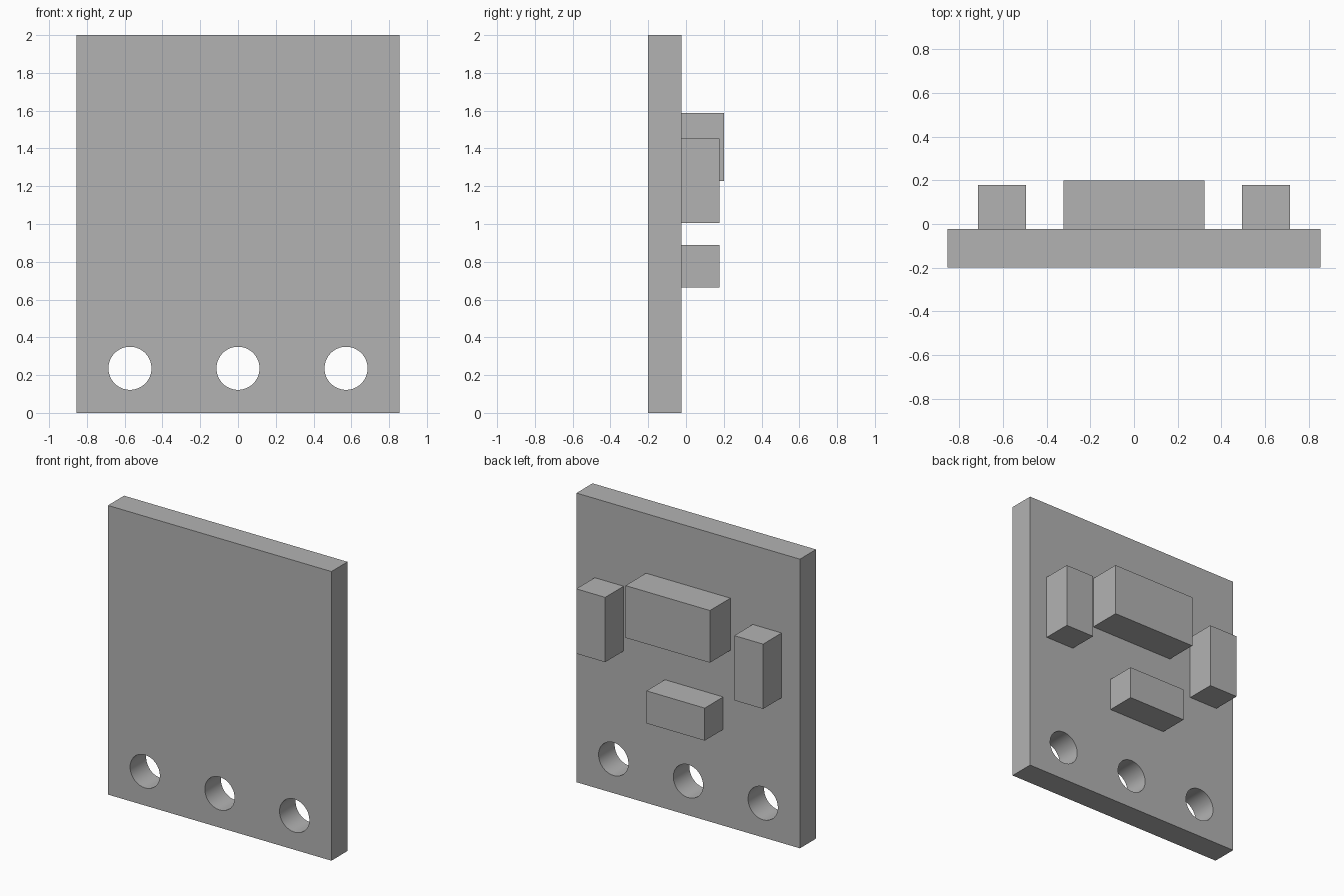
import bpy
from math import radians

default = bpy.data.objects.get("Cube")
if default:
    bpy.data.objects.remove(default, do_unlink=True)

# Single grey material
grey = bpy.data.materials.new("plain_grey")
grey.use_nodes = True
colour = (0.45, 0.45, 0.45, 1)
grey.diffuse_color = colour
grey.node_tree.nodes["Principled BSDF"].inputs["Base Color"].default_value = colour

BACK = -0.024    # rear surface of the plate
OVERLAP = 0.01   # how far the blocks sink into the plate


def box(name, x, y, z):
    """Box spanning the given (low, high) ranges."""
    bpy.ops.mesh.primitive_cube_add(size=1, location=[sum(r) / 2 for r in (x, y, z)])
    obj = bpy.context.object
    obj.name = name
    obj.scale = [r[1] - r[0] for r in (x, y, z)]
    bpy.ops.object.transform_apply(location=False, rotation=False, scale=True)
    obj.data.materials.append(grey)
    return obj


# Plate with three round holes along the bottom
plate = box("back_plate", (-0.855, 0.855), (-0.2, BACK), (0, 2))
for x in (-0.572, 0, 0.572):
    bpy.ops.mesh.primitive_cylinder_add(vertices=64, radius=0.114, depth=1,
                                        location=(x, -0.1, 0.236),
                                        rotation=(radians(90), 0, 0))
    cutter = bpy.context.object
    cutter.name = "hole_cutter"
    cutter.hide_render = True
    cutter.data.materials.append(grey)
    bpy.context.view_layer.objects.active = plate
    mod = plate.modifiers.new("hole", "BOOLEAN")
    mod.operation = "DIFFERENCE"
    mod.solver = "EXACT"
    mod.object = cutter
    bpy.ops.object.modifier_apply(modifier=mod.name)
    bpy.data.objects.remove(cutter, do_unlink=True)

bpy.ops.object.select_all(action="DESELECT")
plate.select_set(True)
bpy.context.view_layer.objects.active = plate
bpy.ops.object.shade_smooth_by_angle(angle=radians(30))

# Blocks standing on the rear of the plate
root = BACK - OVERLAP
box("upper_block", (-0.323, 0.323), (root, 0.2), (1.227, 1.588))
box("lower_block", (-0.268, 0.178), (root, 0.178), (0.665, 0.89))
for name, side in (("left_block", 1), ("right_block", -1)):
    box(name, sorted((side * 0.494, side * 0.715)), (root, 0.178), (1.004, 1.452))
